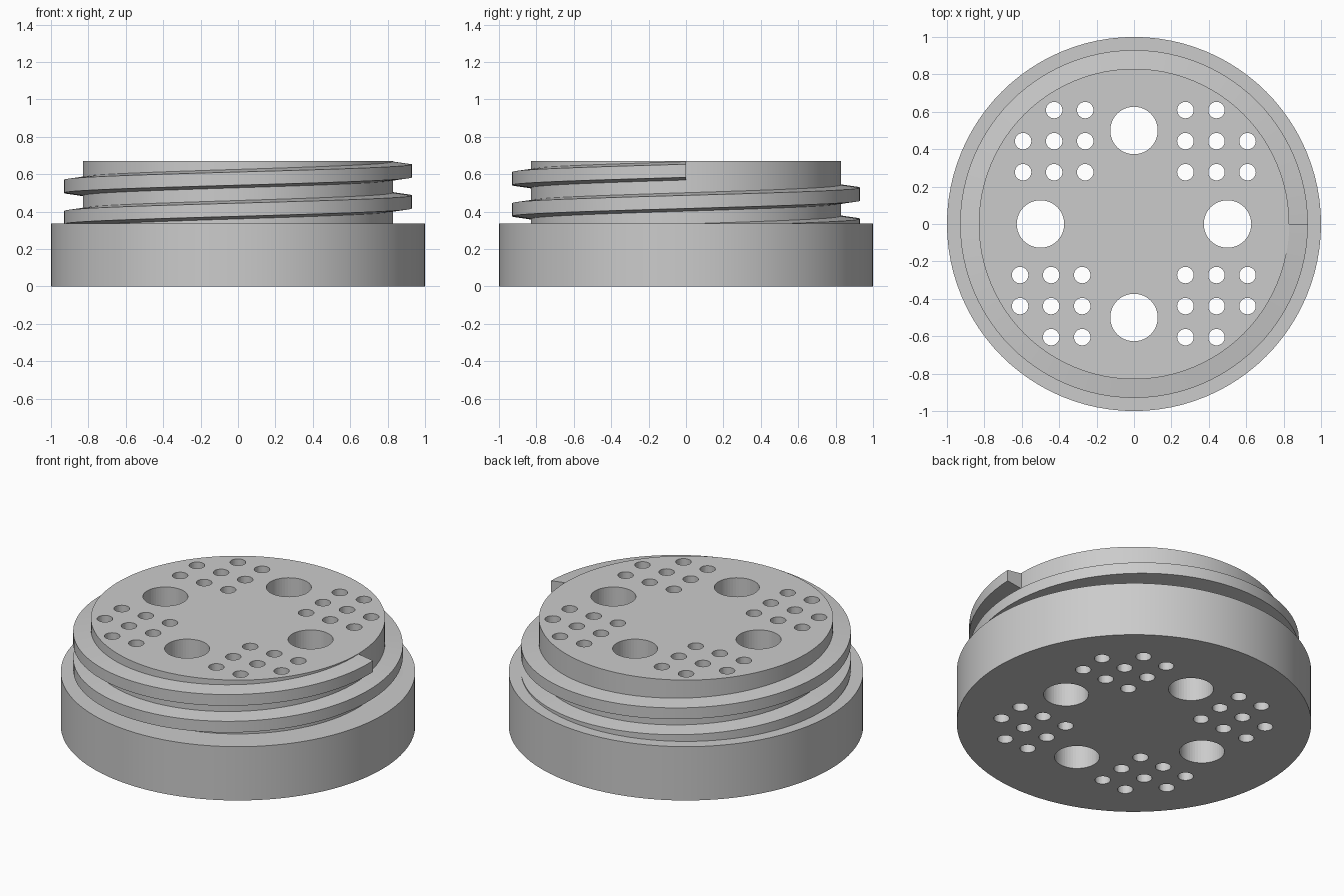
import bpy, bmesh
from math import cos, sin, pi, tau, radians
from mathutils import Matrix, Vector

SEGMENTS = 96
BASE_TOP, NECK_TOP = 0.335, 0.67
NECK_RADIUS, THREAD_RADIUS = 0.83, 0.93

default = bpy.data.objects.get("Cube")
if default:
    bpy.data.objects.remove(default, do_unlink=True)

grey = bpy.data.materials.new("plain grey")
grey.use_nodes = True
grey.diffuse_color = (0.6, 0.6, 0.6, 1)
grey.node_tree.nodes["Principled BSDF"].inputs["Base Color"].default_value = (0.6, 0.6, 0.6, 1)


def make_object(name, bm):
    bmesh.ops.recalc_face_normals(bm, faces=bm.faces)
    mesh = bpy.data.meshes.new(name)
    bm.to_mesh(mesh)
    bm.free()
    mesh.materials.append(grey)
    obj = bpy.data.objects.new(name, mesh)
    bpy.context.collection.objects.link(obj)
    return obj


def smooth(obj):
    bpy.ops.object.select_all(action="DESELECT")
    obj.select_set(True)
    bpy.context.view_layer.objects.active = obj
    bpy.ops.object.shade_smooth_by_angle(angle=radians(8))


def ring(bm, radius, z):
    return [bm.verts.new((radius * cos(tau * i / SEGMENTS), radius * sin(tau * i / SEGMENTS), z))
            for i in range(SEGMENTS)]


def bridge(bm, a, b, closed=True):
    for i in range(len(a) if closed else len(a) - 1):
        j = (i + 1) % len(a)
        bm.faces.new((a[i], a[j], b[j], b[i]))


# Stepped body: wide base with a narrower neck
bm = bmesh.new()
profile = [(1, 0), (1, BASE_TOP), (NECK_RADIUS, BASE_TOP), (NECK_RADIUS, NECK_TOP)]
rings = [ring(bm, r, z) for r, z in profile]
for low, high in zip(rings, rings[1:]):
    bridge(bm, low, high)
bm.faces.new(rings[0])
bm.faces.new(rings[-1])
body = make_object("plug_body", bm)

# Through holes: four large ones, and a cornerless grid in each quadrant
holes = [(0.5 * cos(k * pi / 2), 0.5 * sin(k * pi / 2), 0.127) for k in range(4)]
PITCH = 0.166
for x, y in ((0.275, 0.277), (-0.261, 0.277), (-0.277, -0.273), (0.275, -0.273)):
    sx, sy = (1 if x > 0 else -1), (1 if y > 0 else -1)
    holes += [(x + sx * PITCH * i, y + sy * PITCH * j, 0.044)
              for i in range(3) for j in range(3) if i + j < 4]

bm = bmesh.new()
for x, y, r in holes:
    bmesh.ops.create_cone(bm, cap_ends=True, segments=48 if r > 0.1 else 32,
                          radius1=r, radius2=r, depth=2,
                          matrix=Matrix.Translation(Vector((x, y, 0.3))))
cutter = make_object("hole_cutter", bm)
cutter.hide_render = True

cut = body.modifiers.new("holes", "BOOLEAN")
cut.operation = "DIFFERENCE"
cut.solver = "EXACT"
cut.object = cutter
smooth(body)
bpy.ops.object.modifier_apply(modifier=cut.name)
bpy.data.objects.remove(cutter, do_unlink=True)

# Screw thread: tapered section swept two turns up the neck
TURNS, START, END = 2, 0.285, 0.618
section = [(NECK_RADIUS - 0.005, -0.05), (THREAD_RADIUS, -0.035),
           (THREAD_RADIUS, 0.035), (NECK_RADIUS - 0.005, 0.05)]
bm = bmesh.new()
steps = TURNS * SEGMENTS
loops = []
for s in range(steps + 1):
    a = tau * s / SEGMENTS
    z = START + (END - START) * s / steps
    loops.append([bm.verts.new((r * cos(a), r * sin(a), z + h)) for r, h in section])
for a, b in zip(loops, loops[1:]):
    bridge(bm, a, b)
bm.faces.new(loops[0])
bm.faces.new(loops[-1])
smooth(make_object("screw_thread", bm))
